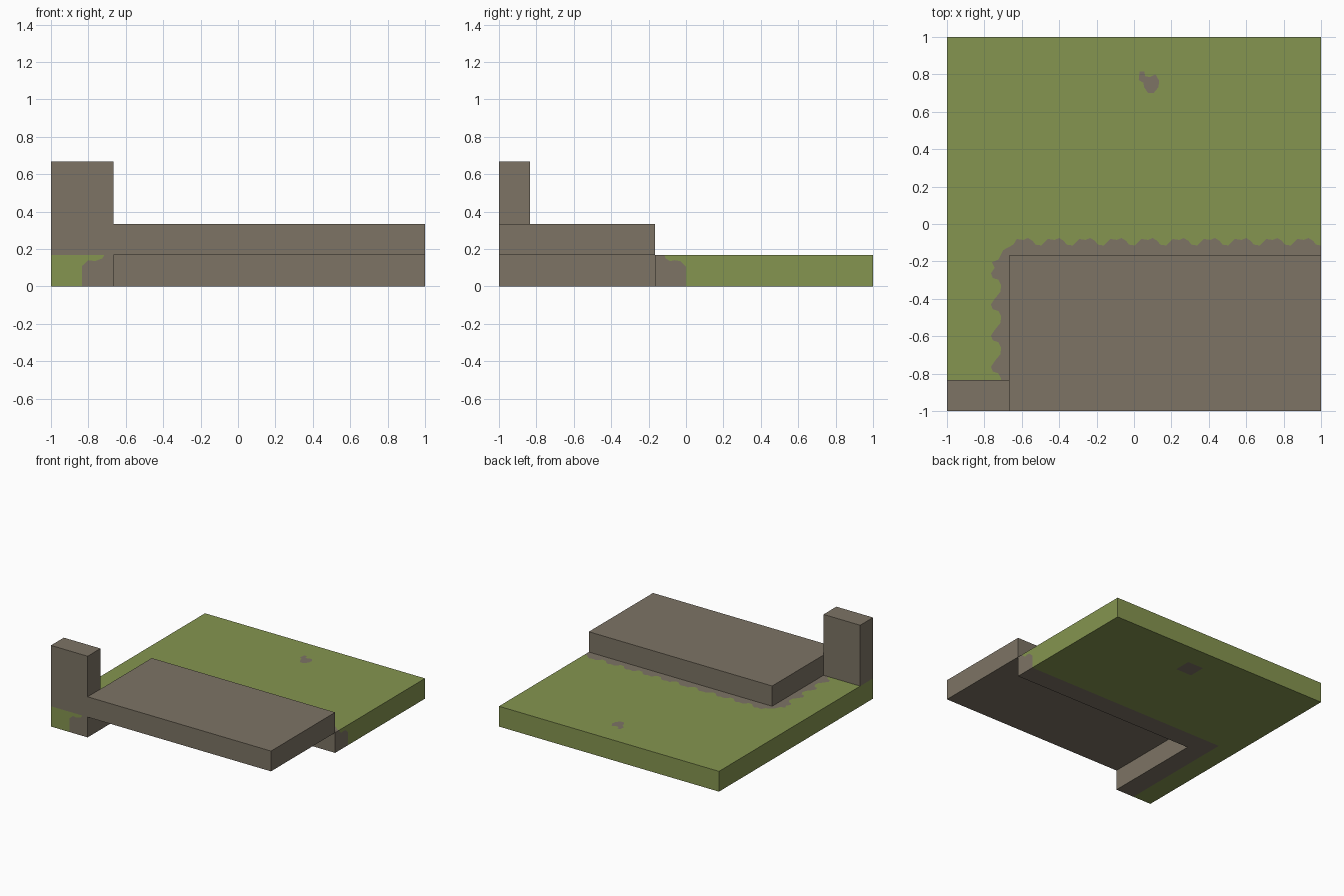
import bpy, bmesh
from mathutils import Vector

if "Cube" in bpy.data.objects:
    bpy.data.objects.remove(bpy.data.objects["Cube"])

S = 1 / 6  # grid cell of the model


def material(name, rgb):
    m = bpy.data.materials.new(name)
    m.diffuse_color = (*rgb, 1)
    m.use_nodes = True
    m.node_tree.nodes["Principled BSDF"].inputs["Base Color"].default_value = m.diffuse_color
    return m


GREEN = material("grass_green", (0.235, 0.301, 0.080))
BROWN = material("stone_brown", (0.205, 0.174, 0.130))


def finish(name, bm, mats):
    me = bpy.data.meshes.new(name)
    bm.to_mesh(me)
    bm.free()
    for m in mats:
        me.materials.append(m)
    ob = bpy.data.objects.new(name, me)
    bpy.context.collection.objects.link(ob)


def box(name, lo, hi):
    bm = bmesh.new()
    bmesh.ops.create_cube(bm, size=1)
    for v in bm.verts:
        v.co = [lo[i] + (v.co[i] + 0.5) * (hi[i] - lo[i]) for i in range(3)]
    finish(name, bm, [BROWN])


def fill(bm, loops, place, normal, mat):
    """Fill a flat outline (first loop) with holes (other loops)."""
    normal = Vector(normal)
    edges = []
    for loop in loops:
        vs = [bm.verts.new(place(*p)) for p in loop]
        edges += [bm.edges.new((vs[i - 1], vs[i])) for i in range(len(vs))]
    out = bmesh.ops.triangle_fill(bm, use_beauty=True, edges=edges, normal=normal)
    for f in out["geom"]:
        if isinstance(f, bmesh.types.BMFace):
            f.material_index = mat
            f.normal_update()
            if f.normal.dot(normal) < 0:
                f.normal_flip()


# raised slab and corner pillar
box("raised_slab", (-4 * S, -1, S), (1, -S, 2 * S))
box("corner_pillar", (-1, -1, S), (-4 * S, -5 * S, 4 * S))

# scalloped border between grass and stone on the ground top
edge = [(-0.715, -1)]
for k in range(4):
    y = -5 * S + k * S
    edge += [(-0.715, y - 0.03), (-0.71, y + 0.005), (-0.725, y + 0.035),
             (-0.755, y + 0.045), (-0.765, y + 0.07), (-0.745, y + 0.10)]
edge += [(-0.76, -0.205), (-0.725, -0.19), (-0.70, -0.14), (-0.645, -0.11)]
x = -0.507
while x < 1:
    edge += [(x - 0.12, -0.08), (x - 0.085, -0.085), (x - 0.06, -0.075),
             (x - 0.035, -0.09), (x - 0.02, -0.11), (x + 0.012, -0.115)]
    x += S
edge = [p for p in edge if p[0] < 0.99] + [(1, -0.115)]

inner = [(1, -S), (-4 * S, -S), (-4 * S, -1)]
spot = [(0.03, 0.815), (0.055, 0.815), (0.06, 0.79), (0.085, 0.785), (0.115, 0.80),
        (0.135, 0.765), (0.13, 0.73), (0.105, 0.70), (0.075, 0.70), (0.055, 0.73),
        (0.05, 0.755), (0.025, 0.77)]
patch = [(0.01, 0.68), (0.155, 0.68), (0.155, 0.82), (0.01, 0.82)]
outer = [(1, 1), (-1, 1), (-1, -1)]

# L-shaped ground: top and bottom, each with a stone border and a stone spot
bm = bmesh.new()
low_edge = [(-5 * S, -1), (-5 * S, 0), (1, 0)]
for z, line, hole, n in ((S, edge, spot, 1), (0, low_edge, patch, -1)):
    at = lambda x, y, z=z: (x, y, z)
    fill(bm, [outer + line, hole], at, (0, 0, n), 0)
    fill(bm, [line + inner], at, (0, 0, n), 1)
    fill(bm, [hole], at, (0, 0, n), 1)

# plain grass sides and plain stone walls under the slab
fill(bm, [[(-1, 0), (1, 0), (1, S), (-1, S)]], lambda x, z: (x, 1, z), (0, 1, 0), 0)
fill(bm, [[(-1, 0), (1, 0), (1, S), (-1, S)]], lambda y, z: (-1, y, z), (-1, 0, 0), 0)
fill(bm, [[(-4 * S, 0), (1, 0), (1, S), (-4 * S, S)]], lambda x, z: (x, -S, z), (0, -1, 0), 1)
fill(bm, [[(-1, 0), (-S, 0), (-S, S), (-1, S)]], lambda y, z: (-4 * S, y, z), (1, 0, 0), 1)

# ground ends, stone next to the inner corner and grass beyond
front = [(-5 * S, 0), (-5 * S, 0.11), (-0.80, 0.14), (-0.765, 0.135), (-0.725, 0.15), (-0.715, S)]
right = [(0, 0), (0, 0.105), (-0.03, 0.135), (-0.06, 0.14), (-0.085, 0.135), (-0.11, 0.15), (-0.115, S)]
on_front = lambda x, z: (x, -1, z)
on_right = lambda y, z: (1, y, z)
fill(bm, [front + [(-1, S), (-1, 0)]], on_front, (0, -1, 0), 0)
fill(bm, [front + [(-4 * S, S), (-4 * S, 0)]], on_front, (0, -1, 0), 1)
fill(bm, [right + [(1, S), (1, 0)]], on_right, (1, 0, 0), 0)
fill(bm, [right + [(-S, S), (-S, 0)]], on_right, (1, 0, 0), 1)
finish("ground", bm, [GREEN, BROWN])
